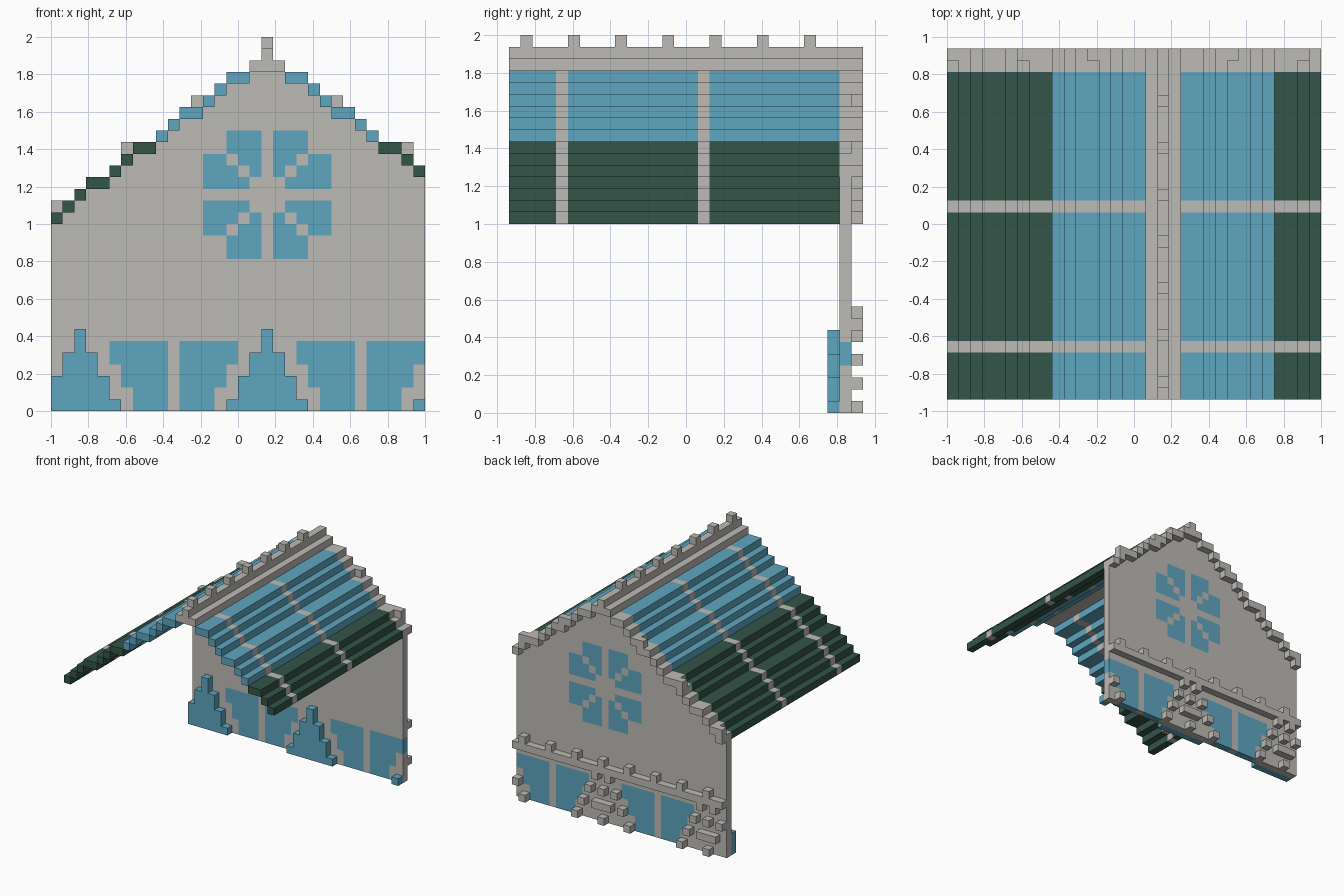
import bpy
import bmesh
from mathutils import Vector

if "Cube" in bpy.data.objects:
    bpy.data.objects.remove(bpy.data.objects["Cube"], do_unlink=True)

UNIT = 1 / 16                       # edge of one building block
ORIGIN = Vector((-1, -0.9375, 0))
WIDE, DEEP, RIDGE = 32, 30, 18      # blocks across, blocks deep, ridge column
WALL, BACK, FRONT = 28, 29, 27      # block layers of wall, rear trim, front trim
GREY, BLUE, GREEN = range(3)


def material(name, colour):
    m = bpy.data.materials.new(name)
    m.use_nodes = True
    m.diffuse_color = (*colour, 1)
    m.node_tree.nodes["Principled BSDF"].inputs["Base Color"].default_value = (*colour, 1)
    return m


MATERIALS = [material("pale grey", (0.51, 0.497, 0.47)),
             material("sky blue", (0.114, 0.381, 0.527)),
             material("dark green", (0.034, 0.09, 0.067))]

AXES = [Vector((1, 0, 0)), Vector((0, 1, 0)), Vector((0, 0, 1))]


def build(name, blocks):
    """Make one object from {(column, layer, row): colour}, outer faces only."""
    bm = bmesh.new()
    verts = {}

    def vert(p):
        key = tuple(round(c) for c in p)
        if key not in verts:
            verts[key] = bm.verts.new(ORIGIN + Vector(key) * UNIT)
        return verts[key]

    for cell, colour in blocks.items():
        base = Vector(cell)
        for a in range(3):
            n, u, v = AXES[a], AXES[(a + 1) % 3], AXES[(a + 2) % 3]
            for side in (0, 1):
                neighbour = base + n * (2 * side - 1)
                if tuple(round(c) for c in neighbour) in blocks:
                    continue
                o = base + n * side
                ring = [o, o + u, o + u + v, o + v]
                if not side:
                    ring.reverse()
                face = bm.faces.new([vert(p) for p in ring])
                face.material_index = colour
    mesh = bpy.data.meshes.new(name)
    bm.to_mesh(mesh)
    bm.free()
    for m in MATERIALS:
        mesh.materials.append(m)
    obj = bpy.data.objects.new(name, mesh)
    bpy.context.collection.objects.link(obj)


# Roof slope: double-width treads repeat every four columns from the ridge
def slope(col):
    d = abs(col - RIDGE)
    if d < 2:
        return 29
    steps, d = 0, d - 2
    for n in range(1, d + 1):
        steps += n % 4 != 1
    return 28 - steps


def roof_colour(col, layer):
    if layer in (4, 16):            # crosswise battens
        return GREY
    return BLUE if abs(col - RIDGE) < 10 else GREEN


for name, columns in (("roof_right", range(0, RIDGE - 1)),
                      ("roof_left", range(RIDGE + 2, WIDE))):
    build(name, {(c, j, slope(c)): roof_colour(c, j)
                 for c in columns for j in range(WALL)})

# Ridge beam with its row of knobs
ridge = {(c, j, 29): GREY for c in range(RIDGE - 1, RIDGE + 2) for j in range(DEEP)}
ridge.update({(RIDGE, j, 30): GREY for j in range(DEEP)})
ridge.update({(RIDGE, j, 31): GREY for j in range(1, 26, 4)})
build("ridge_beam", ridge)


# Gable wall with a four-petal window and paired lower windows
def wall_colour(col, row):
    a, b = abs(col - RIDGE), abs(row - 18)
    if 1 <= a <= 5 and 1 <= b <= 5 and a != b and not (a > 3 and b > 3):
        return BLUE
    if row < 6:
        d = abs((col - 2) % 16 - 8)      # distance from the window mullion
        if 1 <= d <= 5 and row >= (0, 0, 0, 0, 2, 4)[d]:
            return BLUE
    return GREY


build("gable_wall", {(c, WALL, k): wall_colour(c, k)
                     for c in range(WIDE) for k in range(min(slope(c), 28) + 1)})

# Stepped trim along the rear edge of the gable, with knobs
rake = {(c, BACK, slope(c)): GREY for c in range(WIDE) if abs(c - RIDGE) > 1}
rake.update({(c, BACK, slope(c) + 1): GREY for c in range(0, WIDE, 6) if c != RIDGE})
build("rake_trim", rake)

# Stepped spikes on the front of the wall, the last cut off by the edge
spikes = {}
for centre in (2, 18, 34):
    for d in range(-3, 4):
        for k in range(7 - 2 * abs(d)):
            if 0 <= centre + d < WIDE:
                spikes[centre + d, FRONT, k] = BLUE
build("front_spikes", spikes)

# Rail across the back with knobs
rail = {(c, BACK, 7): GREY for c in range(WIDE)}
rail.update({(c, BACK, 8): GREY for c in range(2, WIDE, 4)})
build("rear_rail", rail)

# Studded chevrons around small crosses on the back
studs = {}
for centre in (2, 18, 34):
    spots = [(s * d, 8 - 2 * d) for d in range(1, 5) for s in (-1, 1)]
    spots += [(0, 0), (0, 2), (0, 4), (-1, 2), (1, 2)]
    for d, k in spots:
        if 0 <= centre + d < WIDE:
            studs[centre + d, BACK, k] = GREY
build("rear_studs", studs)
